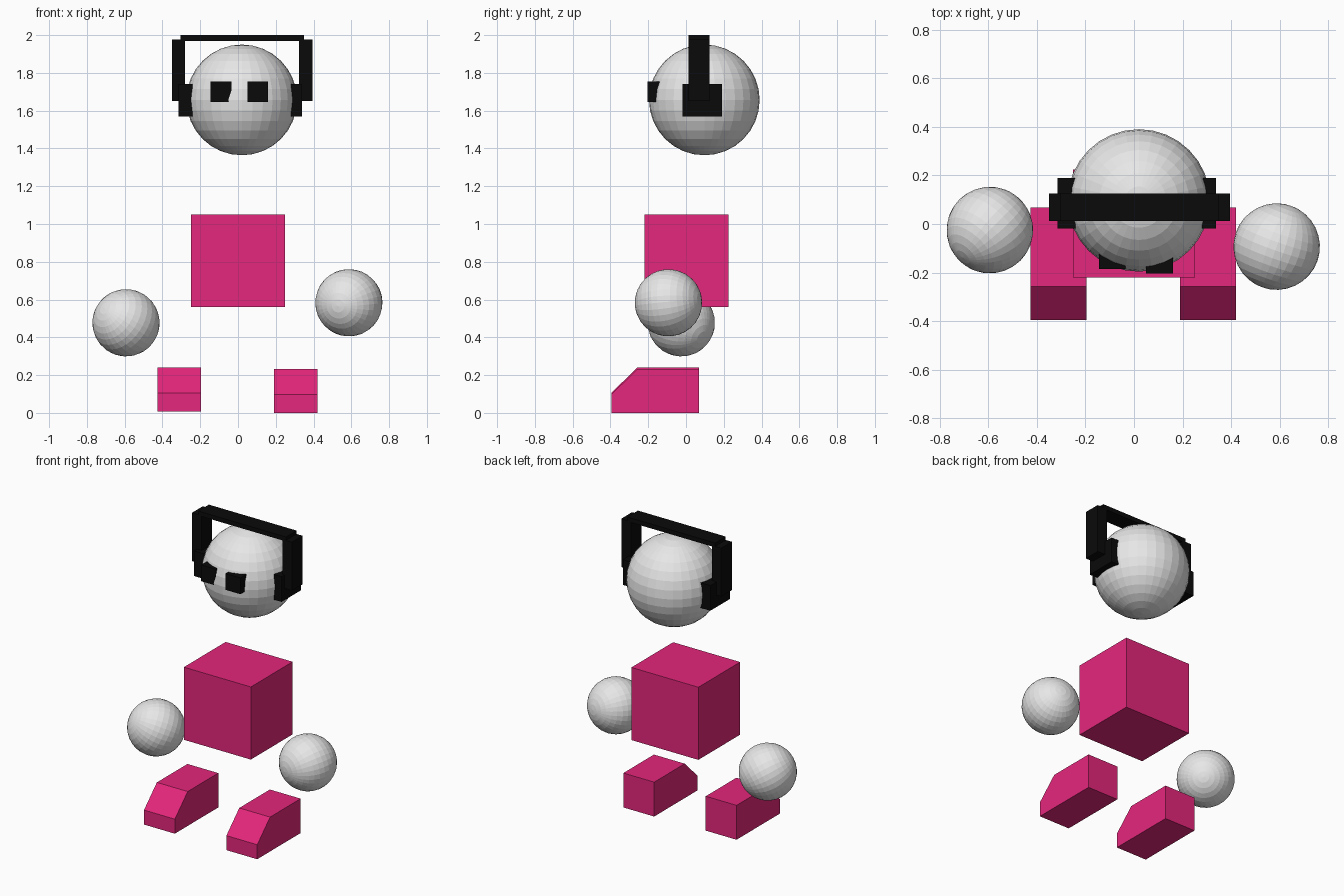
import bpy, bmesh
from mathutils import Vector

if "Cube" in bpy.data.objects:
    bpy.data.objects.remove(bpy.data.objects["Cube"])


def material(name, rgb):
    m = bpy.data.materials.new(name)
    m.diffuse_color = (*rgb, 1)
    m.use_nodes = True
    m.node_tree.nodes["Principled BSDF"].inputs["Base Color"].default_value = m.diffuse_color
    return m


GREY = material("light_grey", (0.8, 0.8, 0.8))
PINK = material("hot_pink", (0.78, 0.02, 0.20))
BLACK = material("black", (0.003, 0.003, 0.003))


def finish(bm, name, mat):
    bmesh.ops.recalc_face_normals(bm, faces=bm.faces)
    me = bpy.data.meshes.new(name)
    bm.to_mesh(me)
    bm.free()
    me.materials.append(mat)
    ob = bpy.data.objects.new(name, me)
    bpy.context.collection.objects.link(ob)
    return ob


def box(name, mat, x, y, z):
    """Box from (min, max) ranges on each axis."""
    bm = bmesh.new()
    bmesh.ops.create_cube(bm, size=1)
    for v in bm.verts:
        v.co = [r[0] if c < 0 else r[1] for c, r in zip(v.co, (x, y, z))]
    return finish(bm, name, mat)


def ball(name, centre, radius, pole=(0, 0, 1)):
    """Faceted ball with its pole pointing in a given direction."""
    bm = bmesh.new()
    bmesh.ops.create_uvsphere(bm, u_segments=32, v_segments=16, radius=radius)
    ob = finish(bm, name, GREY)
    ob.location = centre
    ob.rotation_euler = Vector(pole).to_track_quat('Z', 'Y').to_euler()
    return ob


def foot(name, x0, x1, z0):
    """Wedge-toed block extruded sideways from its side profile."""
    profile = [(-0.395, 0), (0.068, 0), (0.068, 0.232), (-0.258, 0.232), (-0.395, 0.098)]
    bm = bmesh.new()
    face = bm.faces.new([bm.verts.new((x0, y, z + z0)) for y, z in profile])
    ext = bmesh.ops.extrude_face_region(bm, geom=[face])
    new = [g for g in ext["geom"] if isinstance(g, bmesh.types.BMVert)]
    bmesh.ops.translate(bm, verts=new, vec=(x1 - x0, 0, 0))
    return finish(bm, name, PINK)


# Body
ball("head", (0.02, 0.097, 1.657), 0.293)
box("torso", PINK, (-0.25, 0.25), (-0.22, 0.225), (0.56, 1.05))
ball("left_hand", (-0.593, -0.025, 0.477), 0.178, (-1, -1, 0.7))
ball("right_hand", (0.587, -0.093, 0.583), 0.178, (-0.35, -1, -0.1))
foot("left_foot", -0.425, -0.195, 0.008)
foot("right_foot", 0.19, 0.42, 0.0)

# Eyes, partly sunk into the head
box("left_eye", BLACK, (-0.145, -0.035), (-0.186, -0.10), (1.645, 1.755))
box("right_eye", BLACK, (0.05, 0.16), (-0.203, -0.10), (1.645, 1.755))

# Headphones
box("headband", BLACK, (-0.305, 0.35), (0.012, 0.125), (1.97, 2.0))
for side, arm, cup in (("left", (-0.35, -0.28), (-0.315, -0.24)),
                       ("right", (0.322, 0.395), (0.28, 0.338))):
    box(side + "_band_arm", BLACK, arm, (0.012, 0.125), (1.65, 1.977))
    box(side + "_ear_cup", BLACK, cup, (-0.018, 0.19), (1.57, 1.74))
